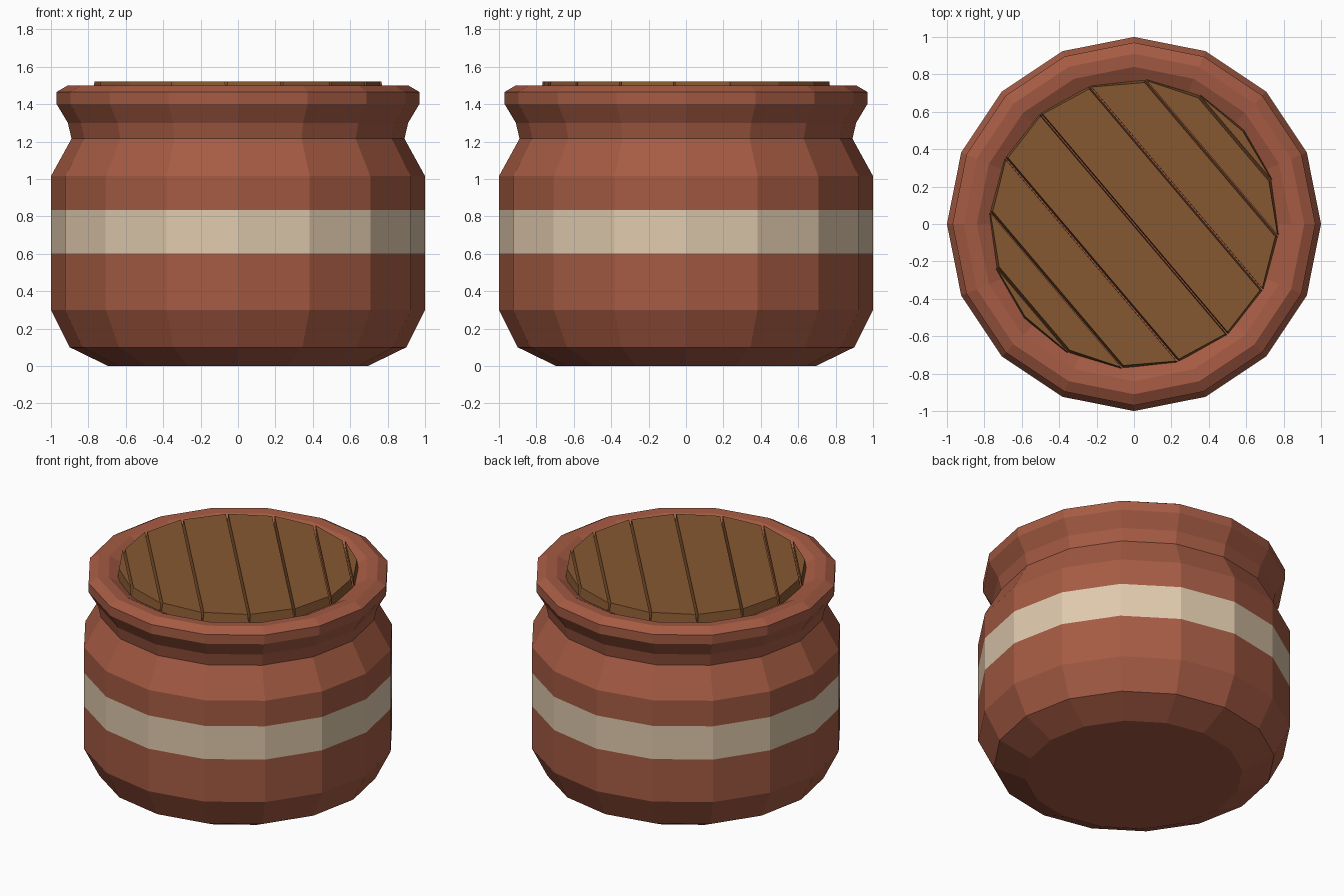
import bpy, bmesh, math

if "Cube" in bpy.data.objects:
    bpy.data.objects.remove(bpy.data.objects["Cube"])

SIDES = 16
STEP = 2 * math.pi / SIDES


def srgb(c):
    c /= 255
    return c / 12.92 if c <= 0.04045 else ((c + 0.055) / 1.055) ** 2.4


def material(name, r, g, b):
    m = bpy.data.materials.new(name)
    m.diffuse_color = (srgb(r), srgb(g), srgb(b), 1)
    m.use_nodes = True
    m.node_tree.nodes["Principled BSDF"].inputs["Base Color"].default_value = m.diffuse_color
    return m


terracotta = material("terracotta", 165, 91, 67)
cream = material("cream_stripe", 223, 201, 172)
wood = material("brown_wood", 134, 88, 49)


def finish(name, bm, mats):
    bmesh.ops.recalc_face_normals(bm, faces=bm.faces)
    me = bpy.data.meshes.new(name)
    bm.to_mesh(me)
    bm.free()
    for m in mats:
        me.materials.append(m)
    ob = bpy.data.objects.new(name, me)
    bpy.context.collection.objects.link(ob)
    return ob


# Pot: turned profile (radius, height) from the base over the rim to the lid seat
profile = [(0.695, 0), (0.90, 0.10), (1.0, 0.30), (1.0, 0.60), (1.0, 0.835),
           (1.0, 1.015), (0.89, 1.215), (0.91, 1.30), (0.97, 1.40),
           (0.97, 1.465), (0.91, 1.50), (0.84, 1.495), (0.765, 1.455)]
bm = bmesh.new()
rings = [[bm.verts.new((r * math.cos(i * STEP), r * math.sin(i * STEP), z))
          for i in range(SIDES)] for r, z in profile]
for lo, hi in zip(rings, rings[1:]):
    for i in range(SIDES):
        j = (i + 1) % SIDES
        f = bm.faces.new((lo[i], lo[j], hi[j], hi[i]))
        # painted stripe around the belly
        f.material_index = int(0.60 < f.calc_center_median().z < 0.835)
bm.faces.new(rings[0])
bm.faces.new(rings[-1])
finish("pot", bm, [terracotta, cream])


# Lid: planks cut from a rotated 16-gon, sides tapering towards the top
def outline(k, r, gap):
    lo, hi = k * STEP, (k + 1) * STEP
    y0 = r * math.sin(lo) + gap
    x0 = r * math.cos(lo)
    if k == 3:                                   # end plank is a triangle
        return [(-x0, y0), (x0, y0), (0, r)]
    y1, x1 = r * math.sin(hi) - gap, r * math.cos(hi)
    return [(-x0, y0), (x0, y0), (x1, y1), (-x1, y1)]


turn = math.radians(-49.7)
for side in (1, -1):
    for k in range(4):
        bm = bmesh.new()
        levels = []
        for r, gap, z in ((0.775, 0.003, 1.45), (0.764, 0.008, 1.52)):
            pts = outline(k, r, gap)
            levels.append([bm.verts.new((x * side, y * side, z)) for x, y in pts])
        n = len(levels[0])
        for i in range(n):
            j = (i + 1) % n
            bm.faces.new((levels[0][i], levels[0][j], levels[1][j], levels[1][i]))
        for ring in levels:
            bm.faces.new(ring)
        plank = finish(f"lid_plank_{'a' if side > 0 else 'b'}{k + 1}", bm, [wood])
        plank.rotation_euler.z = turn
